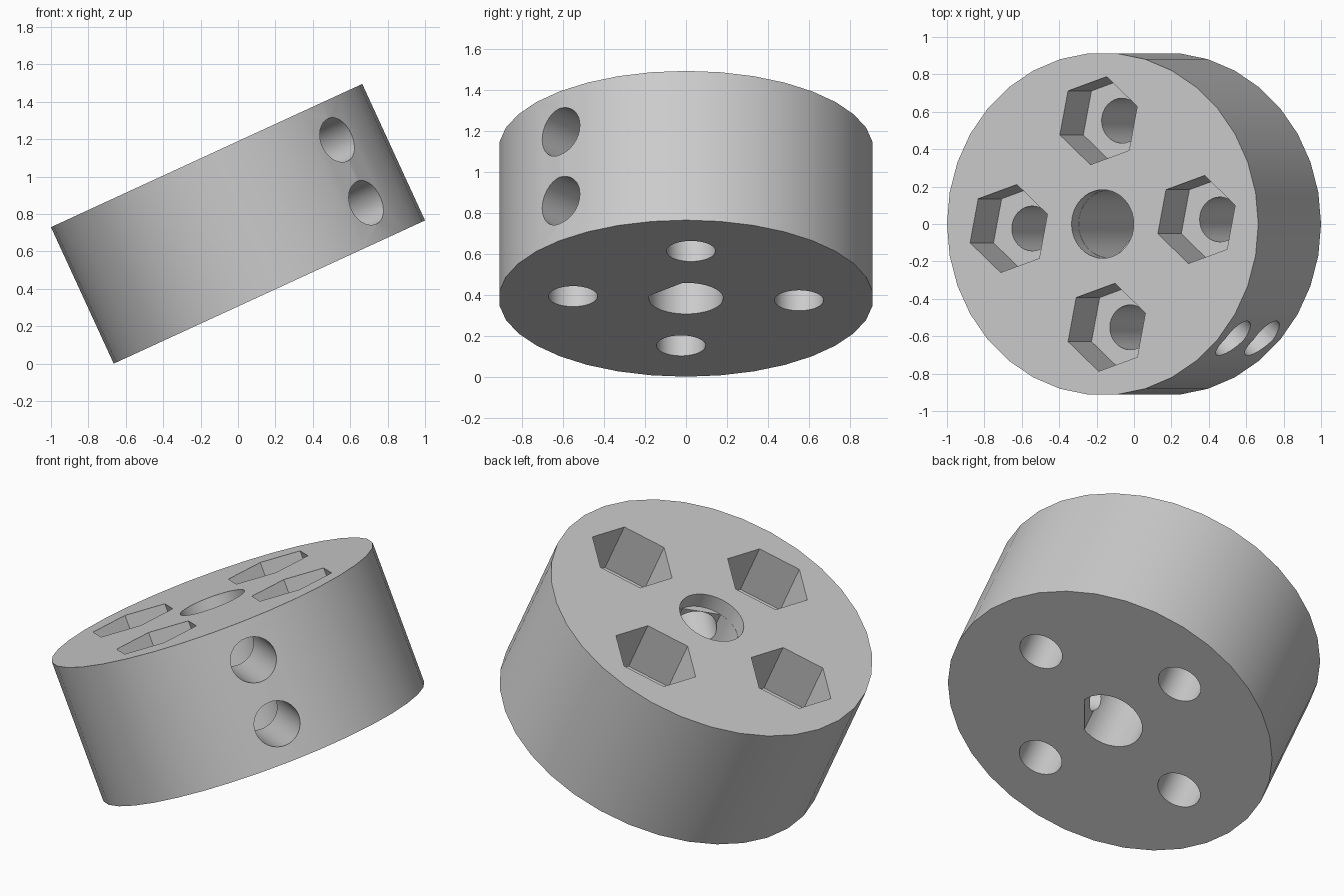
import bpy, bmesh
from math import sin, cos, pi, radians, acos
from mathutils import Matrix, Vector

if "Cube" in bpy.data.objects:
    bpy.data.objects.remove(bpy.data.objects["Cube"], do_unlink=True)

RADIUS, HALF = 0.916, 0.4015
TILT = radians(-24.7)
TURN = radians(2.5)            # turn of the hole pattern about the axis
BORE, FLAT = 0.182, 0.145      # bore radius, distance of its flat
SCREW_DIR = TURN - pi / 4

grey = bpy.data.materials.new("light_grey")
grey.use_nodes = True
colour = (0.6, 0.6, 0.6, 1)
grey.diffuse_color = colour
grey.node_tree.nodes["Principled BSDF"].inputs["Base Color"].default_value = colour


def circle(radius, sides, start=0.0):
    return [(radius * cos(start + 2 * pi * i / sides),
             radius * sin(start + 2 * pi * i / sides)) for i in range(sides)]


def prism(name, outline, low, high, matrix=Matrix()):
    """Extrude a closed outline along z from low to high."""
    bm = bmesh.new()
    base = bm.faces.new([bm.verts.new((x, y, low)) for x, y in outline])
    top = bmesh.ops.extrude_face_region(bm, geom=[base])["geom"]
    bmesh.ops.translate(bm, vec=(0, 0, high - low),
                        verts=[v for v in top if isinstance(v, bmesh.types.BMVert)])
    bmesh.ops.recalc_face_normals(bm, faces=bm.faces)
    bm.transform(matrix)
    mesh = bpy.data.meshes.new(name)
    bm.to_mesh(mesh)
    bm.free()
    mesh.materials.append(grey)
    obj = bpy.data.objects.new(name, mesh)
    bpy.context.collection.objects.link(obj)
    return obj


def cut(target, cutter):
    cutter.hide_render = True
    mod = target.modifiers.new("cut", 'BOOLEAN')
    mod.operation, mod.solver, mod.object = 'DIFFERENCE', 'EXACT', cutter
    bpy.context.view_layer.objects.active = target
    bpy.ops.object.modifier_apply(modifier=mod.name)
    bpy.data.objects.remove(cutter, do_unlink=True)


# Hub disc
hub = prism("hub", circle(RADIUS, 34), -HALF, HALF)

# Bore with a flat on one side, round near the top
half_arc = acos(FLAT / BORE)
steps = 32
sweep = 2 * (pi - half_arc)
d_outline = [(BORE * cos(SCREW_DIR + half_arc + sweep * i / steps),
              BORE * sin(SCREW_DIR + half_arc + sweep * i / steps))
             for i in range(steps + 1)]
cut(hub, prism("flatted_bore", d_outline, -1, HALF - 0.06))
cut(hub, prism("round_bore", circle(BORE + 0.001, 40), HALF - 0.09, 1))

# Four bolt holes with hexagonal nut pockets, all pockets facing the same way
for k in range(4):
    a = TURN + k * pi / 2
    place = Matrix.Translation((0.553 * cos(a), 0.553 * sin(a), 0))
    cut(hub, prism("nut_pocket", circle(0.24, 6, radians(18.5)), HALF - 0.3, 1, place))
    cut(hub, prism("bolt_hole", circle(0.12, 32), -1, HALF - 0.2, place))

# Two radial set screw holes reaching the bore
aim = Vector((cos(SCREW_DIR), sin(SCREW_DIR), 0)).to_track_quat('Z', 'Y').to_matrix().to_4x4()
for z in (-0.185, 0.185):
    place = Matrix.Translation((0, 0, z)) @ aim
    cut(hub, prism("set_screw_hole", circle(0.125, 32), 0.08, 1.2, place))

# Tilt the hub so that its lower rim rests on the ground
hub.data.transform(Matrix.Rotation(TILT, 4, 'Y'))
lowest = min(v.co.z for v in hub.data.vertices)
hub.data.transform(Matrix.Translation((0, 0, -lowest)))

bpy.ops.object.select_all(action='DESELECT')
hub.select_set(True)
bpy.context.view_layer.objects.active = hub
bpy.ops.object.shade_smooth_by_angle(angle=radians(30))
